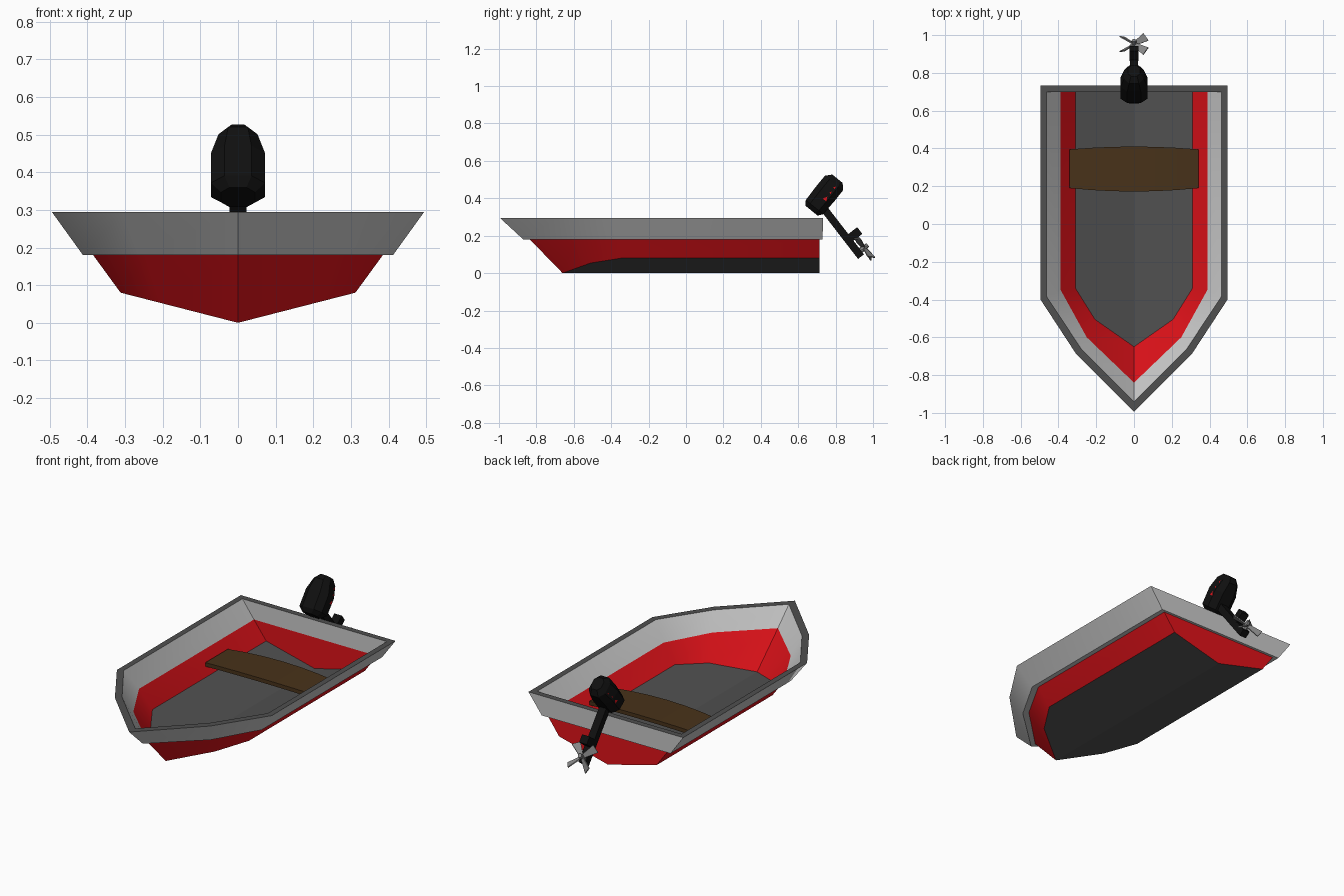
import bpy, bmesh, math
from mathutils import Vector, Matrix

if "Cube" in bpy.data.objects:
    bpy.data.objects.remove(bpy.data.objects["Cube"])


def material(name, rgb):
    m = bpy.data.materials.new(name)
    m.diffuse_color = (*rgb, 1)
    m.use_nodes = True
    m.node_tree.nodes["Principled BSDF"].inputs["Base Color"].default_value = m.diffuse_color
    return m


RED = material("red", (0.75, 0.006, 0.01))
DARK = material("dark_grey", (0.08, 0.08, 0.08))
WHITE = material("off_white", (0.62, 0.62, 0.62))
BLACK = material("black", (0.005, 0.005, 0.005))
WOOD = material("wood", (0.065, 0.032, 0.01))
METAL = material("metal", (0.25, 0.25, 0.25))


def make(name, verts, faces, mat, smooth=None):
    me = bpy.data.meshes.new(name)
    me.from_pydata([tuple(v) for v in verts], [], faces)
    me.materials.append(mat)
    ob = bpy.data.objects.new(name, me)
    bpy.context.collection.objects.link(ob)
    if smooth:
        bpy.context.view_layer.objects.active = ob
        ob.select_set(True)
        bpy.ops.object.shade_smooth_by_angle(angle=math.radians(smooth))
        ob.select_set(False)
    return ob


def loft(name, loops, mat, smooth=None, caps=False):
    n = len(loops[0])
    verts = [v for lp in loops for v in lp]
    faces = [(k * n + i, k * n + (i + 1) % n, (k + 1) * n + (i + 1) % n, (k + 1) * n + i)
             for k in range(len(loops) - 1) for i in range(n)]
    if caps:
        faces += [tuple(reversed(range(n))), tuple(range(len(verts) - n, len(verts)))]
    return make(name, verts, faces, mat, smooth)


def outline(bow_y, mid, shoulder, stern_y, z, z_keel=None):
    """Closed hull outline from half: bow, mid, shoulder, stern corner, stern centre."""
    def height(x):
        return z if z_keel is None else z_keel + (z - z_keel) * x / shoulder[0]
    half = [(0, bow_y), mid, shoulder, (shoulder[0], stern_y), (0, stern_y)]
    pts = [(x, y, height(x)) for x, y in half]
    return pts + [(-x, y, h) for x, y, h in reversed(pts[1:4])]


# Hull outlines, outside going up then inside going down
chine = outline(-0.66, (0.21, -0.51), (0.312, -0.345), 0.715, 0.08, 0.0)
red_top = outline(-0.835, (0.247, -0.595), (0.385, -0.35), 0.715, 0.18)
band_low = outline(-0.87, (0.265, -0.625), (0.412, -0.37), 0.73, 0.18)
rim_out = outline(-0.995, (0.305, -0.69), (0.495, -0.40), 0.733, 0.295)
rim_in = outline(-0.94, (0.28, -0.66), (0.462, -0.385), 0.70, 0.295)
wall_top = outline(-0.84, (0.25, -0.60), (0.388, -0.35), 0.70, 0.195)
floor = outline(-0.65, (0.207, -0.505), (0.31, -0.34), 0.70, 0.092, 0.015)

halves = [(0, 1, 2, 3, 4), (0, 4, 5, 6, 7)]
make("hull_bottom", chine, [tuple(reversed(f)) for f in halves], DARK)
loft("hull_side", [chine, red_top], RED, 65)
loft("band_underside", [red_top, band_low], WHITE)
loft("band_outside", [band_low, rim_out], WHITE, 65)
loft("rim", [rim_out, rim_in], DARK)
loft("band_inside", [rim_in, wall_top], WHITE, 65)
loft("wall_inside", [wall_top, floor], RED, 65)
make("floor", floor, halves, DARK)

# Bench seat, slightly bowed towards the middle
sections = []
for i in range(7):
    x = -0.342 + 0.684 * i / 6
    c = 1 - (x / 0.342) ** 2
    y0, y1, z = 0.19 - 0.018 * c, 0.395 + 0.015 * c, 0.153 + 0.014 * c
    sections.append([(x, y0, z - 0.022), (x, y1, z - 0.022), (x, y1, z), (x, y0, z)])
loft("seat", sections, WOOD, caps=True)

# Tilted motor frame: x across, BACK along the cowl, DOWN along the shaft
BACK = Vector((0, 0.63, 0.777))
ACROSS = Vector((1, 0, 0))
SIDE = Vector((0, 0.777, -0.63))
COWL = Vector((0, 0.687, 0.353))

# Cowl: octagonal sections (position along axis, half width, half depth)
octagon = [(1, -.5), (1, .5), (.5, 1), (-.5, 1), (-1, .5), (-1, -.5), (-.5, -1), (.5, -1)]
cowl = []
for t, w, d in [(-.025, .045, .042), (0, .072, .06), (.1, .072, .063),
                (.165, .052, .062), (.195, .032, .036)]:
    cowl.append([COWL + BACK * t + ACROSS * (a * w) - SIDE * (b * d) for a, b in octagon])
loft("motor_cowl", cowl, BLACK, caps=True)

# Small red arrowhead accents on both sides of the cowl
verts, faces = [], []
for s in (1, -1):
    for i in range(3):
        c = COWL + BACK * (0.075 + 0.035 * i) + SIDE * 0.018
        w = 0.074 if i == 0 else 0.0735 - 0.0105 * i + 0.006
        k = len(verts)
        verts += [c + BACK * .012 + ACROSS * s * w, c - BACK * .012 + SIDE * .012 + ACROSS * s * w,
                  c - BACK * .012 - SIDE * .012 + ACROSS * s * w]
        faces.append((k, k + 1, k + 2) if s < 0 else (k, k + 2, k + 1))
make("cowl_accents", verts, faces, RED)

# Shaft and gear housing
DOWN = Vector((0, 0.61, -0.79)).normalized()
AFT = Vector((0, 0.79, 0.61)).normalized()
TOP = Vector((0, 0.745, 0.335))


def motor_box(name, d0, d1, a0, a1, w, mat):
    loops = [[TOP + DOWN * d + AFT * a + ACROSS * x
              for x, a in ((-w, a0), (-w, a1), (w, a1), (w, a0))] for d in (d0, d1)]
    return loft(name, loops, mat, caps=True)


motor_box("motor_shaft", -0.03, 0.312, -0.02, 0.02, 0.022, BLACK)
motor_box("motor_bracket", 0.175, 0.22, 0.015, 0.08, 0.024, BLACK)

# Propeller: hub plus four pitched blades
bm = bmesh.new()
bmesh.ops.create_cone(bm, cap_ends=True, segments=8, radius1=0.016, radius2=0.012, depth=0.05)
for i in range(4):
    b = bmesh.ops.create_cube(bm, size=1)["verts"]
    for v in b:
        r = v.co.x + 0.5
        v.co = Vector((0.01 + 0.078 * r, v.co.y * (0.022 + 0.026 * r), v.co.z * 0.006))
    bmesh.ops.rotate(bm, verts=b, cent=(0, 0, 0), matrix=Matrix.Rotation(math.radians(35), 3, 'X'))
    bmesh.ops.rotate(bm, verts=b, cent=(0, 0, 0),
                     matrix=Matrix.Rotation(math.radians(45 + 90 * i), 3, 'Z'))
me = bpy.data.meshes.new("propeller")
bm.to_mesh(me)
bm.free()
me.materials.append(METAL)
prop = bpy.data.objects.new("propeller", me)
bpy.context.collection.objects.link(prop)
prop.location = TOP + DOWN * 0.285 + AFT * 0.042
prop.rotation_euler = AFT.to_track_quat('Z', 'Y').to_euler()

# Consistent outward normals on the closed parts
for name in ("seat", "motor_cowl", "motor_shaft", "motor_bracket", "propeller"):
    me = bpy.data.objects[name].data
    bm = bmesh.new()
    bm.from_mesh(me)
    bmesh.ops.recalc_face_normals(bm, faces=bm.faces)
    bm.to_mesh(me)
    bm.free()
